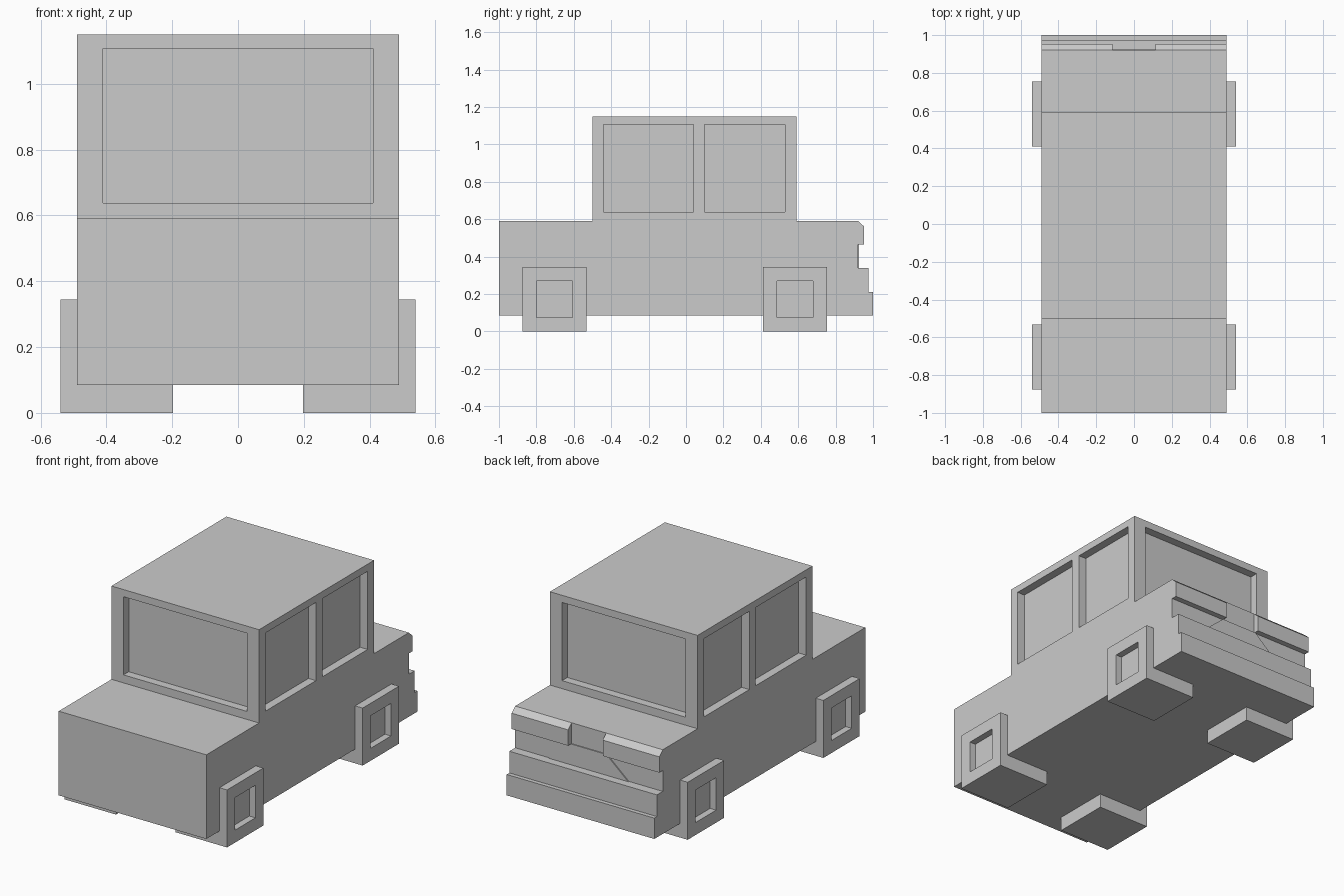
import bpy
import bmesh

if "Cube" in bpy.data.objects:
    bpy.data.objects.remove(bpy.data.objects["Cube"], do_unlink=True)

grey = bpy.data.materials.new("plain_grey")
grey.use_nodes = True
grey.diffuse_color = (0.6, 0.6, 0.6, 1)
grey.node_tree.nodes["Principled BSDF"].inputs["Base Color"].default_value = (0.6, 0.6, 0.6, 1)


def finish(name, bm):
    bmesh.ops.recalc_face_normals(bm, faces=bm.faces)
    mesh = bpy.data.meshes.new(name)
    bm.to_mesh(mesh)
    bm.free()
    mesh.materials.append(grey)
    obj = bpy.data.objects.new(name, mesh)
    bpy.context.collection.objects.link(obj)
    return obj


def prism(name, points, shift):
    """Extrude a flat outline along the shift vector."""
    bm = bmesh.new()
    face = bm.faces.new([bm.verts.new(p) for p in points])
    extruded = bmesh.ops.extrude_face_region(bm, geom=[face])
    verts = [g for g in extruded["geom"] if isinstance(g, bmesh.types.BMVert)]
    bmesh.ops.translate(bm, verts=verts, vec=shift)
    return finish(name, bm)


def side_prism(name, outline, x0, x1):
    return prism(name, [(x0, y, z) for y, z in outline], (x1 - x0, 0, 0))


def box(name, x, y, z):
    outline = [(y[0], z[0]), (y[1], z[0]), (y[1], z[1]), (y[0], z[1])]
    return side_prism(name, outline, *x)


def carve(target, cutters):
    for cutter in cutters:
        cutter.hide_render = True
        mod = target.modifiers.new("recess", "BOOLEAN")
        mod.operation = "DIFFERENCE"
        mod.solver = "EXACT"
        mod.object = cutter
    # Bake the cuts into the mesh, then drop the cutters
    bpy.context.view_layer.update()
    graph = bpy.context.evaluated_depsgraph_get()
    mesh = bpy.data.meshes.new_from_object(target.evaluated_get(graph))
    target.modifiers.clear()
    target.data = mesh
    for cutter in cutters:
        bpy.data.objects.remove(cutter, do_unlink=True)


def span(side, a, b):
    return sorted((side * a, side * b))


# Body and cabin in one side outline, with the stepped rear bumper
half = 0.49
body = side_prism("body", [
    (-1, 0.085), (1, 0.085), (1, 0.21), (0.975, 0.21), (0.975, 0.34),
    (0.92, 0.34), (0.92, 0.59), (0.59, 0.59), (0.59, 1.15),
    (-0.5, 1.15), (-0.5, 0.59), (-1, 0.59)], -half, half)

# Recessed windows
glass_z = (0.638, 1.107)
cutters = [
    box("front_window_cutter", (-0.41, 0.41), (-0.6, -0.45), glass_z),
    box("rear_window_cutter", (-0.41, 0.41), (0.54, 0.7), glass_z),
]
for side in (1, -1):
    for y in ((-0.44, 0.04), (0.10, 0.53)):
        cutters.append(box("side_window_cutter", span(side, 0.44, 0.6), y, glass_z))
carve(body, cutters)

for side, label in ((1, "left"), (-1, "right")):
    # Bevelled rear light blocks
    side_prism(label + "_rear_light", [
        (0.91, 0.465), (0.953, 0.465), (0.953, 0.56), (0.92, 0.59), (0.91, 0.59)],
        *span(side, 0.115, half))
    # Square wheels with recessed hubs
    for end, y in (("front", -0.703), ("rear", 0.583)):
        wheel = box(f"{label}_{end}_wheel", span(side, 0.197, 0.54),
                    (y - 0.172, y + 0.172), (0, 0.345))
        hub = box("hub_cutter", span(side, 0.50, 0.6),
                  (y - 0.097, y + 0.097), (0.075, 0.27))
        carve(wheel, [hub])

# Tapered plate between the rear lights
prism("rear_plate", [(-0.265, 0.918, 0.34), (0.265, 0.918, 0.34),
                     (0.12, 0.918, 0.465), (-0.12, 0.918, 0.465)], (0, 0.008, 0))
